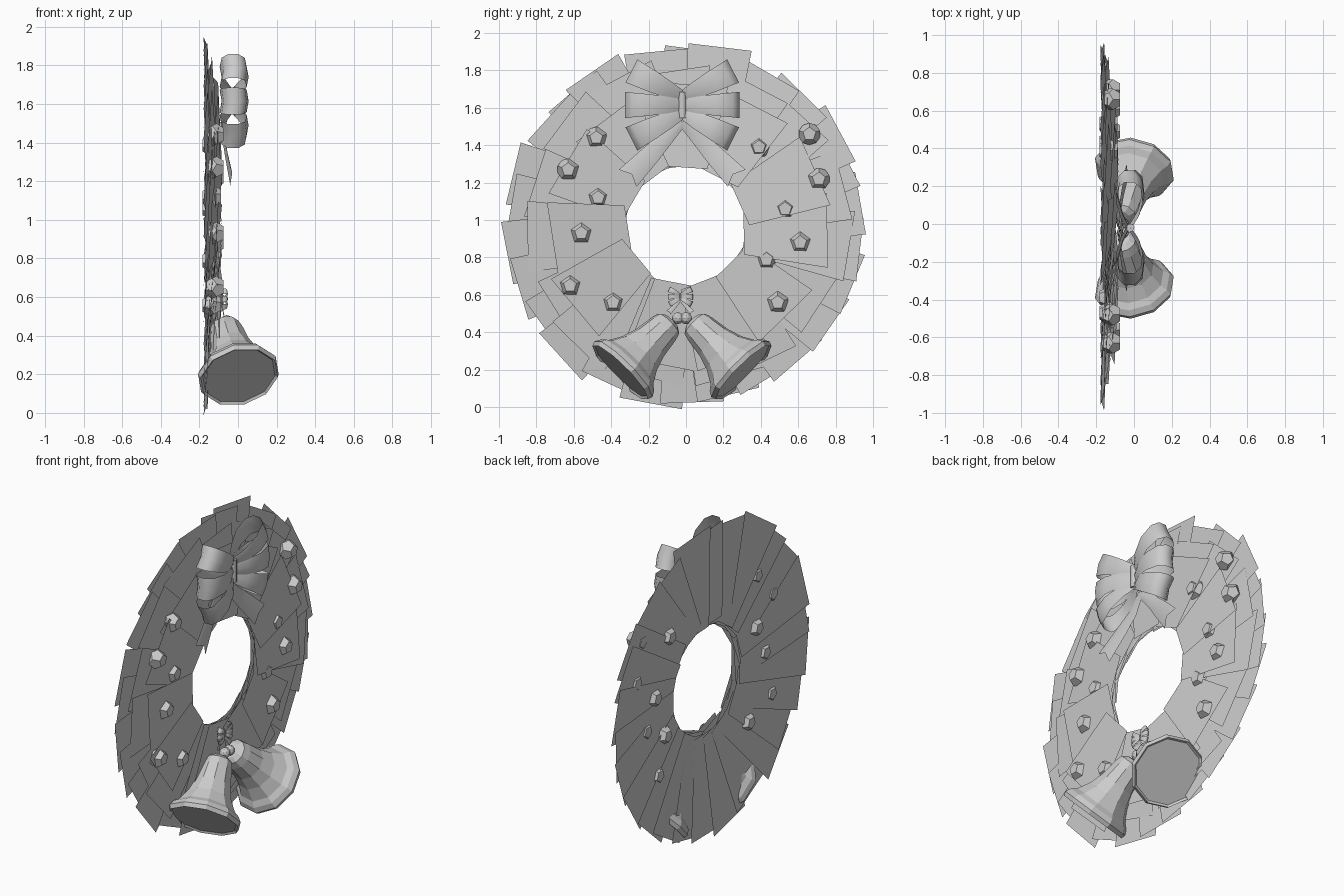
import bpy, bmesh, math, random
from mathutils import Vector, Matrix

random.seed(4)
old = bpy.data.objects.get("Cube")
if old:
    bpy.data.objects.remove(old)

grey = bpy.data.materials.new("plain grey")
grey.use_nodes = True
COLOUR = (0.6, 0.6, 0.6, 1)
grey.diffuse_color = COLOUR
grey.node_tree.nodes["Principled BSDF"].inputs["Base Color"].default_value = COLOUR

CENTRE = 0.97  # height of the ring's middle


def finish(bm, name, smooth=False):
    me = bpy.data.meshes.new(name)
    bm.to_mesh(me)
    bm.free()
    me.materials.append(grey)
    ob = bpy.data.objects.new(name, me)
    bpy.context.collection.objects.link(ob)
    for p in me.polygons:
        p.use_smooth = smooth
    return ob


def leaf_ring(name, count, r_in, r_out, w_in, w_out, x_in, x_out, twist, wobble):
    """Overlapping flat cards, leaning back outwards and twisted like shingles."""
    bm = bmesh.new()
    for i in range(count):
        a = math.tau * (i + random.uniform(-0.2, 0.2)) / count
        spin = random.uniform(-wobble, wobble)
        reach = r_out + random.uniform(-0.03, 0.02)
        mid = (r_in + reach) / 2
        place = (Matrix.Translation((0, 0, CENTRE)) @ Matrix.Rotation(a, 4, 'X')
                 @ Matrix.Translation((0, 0, mid)) @ Matrix.Rotation(spin, 4, 'X'))
        half = (reach - r_in) / 2
        corners = [(x_in - twist, -w_in, -half), (x_in + twist, w_in, -half),
                   (x_out + twist, w_out, half), (x_out - twist, -w_out, half)]
        bm.faces.new([bm.verts.new(place @ Vector(c)) for c in corners])
    return finish(bm, name)


# Wreath: back, middle and front layers of leaf cards
leaf_ring("back_leaves", 26, 0.33, 0.955, 0.12, 0.17, -0.14, -0.168, 0.010, 0.13)
leaf_ring("middle_leaves", 15, 0.32, 0.86, 0.13, 0.19, -0.115, -0.145, 0.010, 0.12)
leaf_ring("front_leaves", 11, 0.31, 0.74, 0.12, 0.20, -0.095, -0.115, 0.012, 0.10)

# Berries: twelve-sided balls, one facet forward
BERRIES = [(-.48, 1.44), (-.63, 1.27), (-.47, 1.12), (-.56, .93), (-.62, .65),
           (-.39, .56), (.39, 1.39), (.66, 1.46), (.71, 1.22), (.53, 1.06),
           (.61, .88), (.43, .79), (.49, .56)]
SUNK = {(-.47, 1.12), (-.39, .56), (.39, 1.39), (.53, 1.06), (.43, .79)}


def berry(y, z):
    src = bmesh.new()
    bmesh.ops.create_icosphere(src, subdivisions=1, radius=1)
    bm = bmesh.new()
    for f in src.faces:
        bm.verts.new(f.calc_center_median().normalized() * 0.06)
    src.free()
    bmesh.ops.convex_hull(bm, input=bm.verts)
    bmesh.ops.dissolve_limit(bm, angle_limit=0.05, verts=bm.verts, edges=bm.edges)
    x = -0.135 if (y, z) in SUNK else -0.122
    bm.transform(Matrix.Translation((x, y, z)) @ Matrix.Rotation(math.pi / 2, 4, 'Y'))
    finish(bm, "berry")


for y, z in BERRIES:
    berry(y, z)


# Bows: a ribbon is a strip swept along (distance, depth, half width) stations
def ribbon(bm, stations, place, notch=0.0):
    rows = []
    last = len(stations) - 1
    for i, (d, x, w) in enumerate(stations):
        dip = notch if i == last else 0
        rows.append([bm.verts.new(place @ Vector((x + 0.01 * (1 - abs(s)), d - dip * (1 - abs(s)), s * w)))
                     for s in (-1, 0, 1)])
    for a, b in zip(rows, rows[1:]):
        for k in range(2):
            bm.faces.new((a[k], b[k], b[k + 1], a[k + 1]))


LOOP = [(0, .0, .03), (.08, .045, .045), (.18, .07, .058), (.27, .06, .066), (.305, .025, .07),
        (.305, -.025, .07), (.27, -.06, .066), (.18, -.07, .058), (.08, -.045, .045), (0, -.01, .03)]
TAIL = [(0, -.01, .025), (.12, -.025, .038), (.24, -.01, .052), (.42, .015, .066)]


def bow(name, centre, scale):
    bm = bmesh.new()
    base = Matrix.Translation(centre) @ Matrix.Scale(scale, 4)
    for side in (0, math.pi):
        flip = Matrix.Rotation(side, 4, 'Z') @ Matrix.Diagonal((-1 if side else 1, 1, 1, 1))
        for tilt in (-27, 0, 27):
            shift = Matrix.Translation((0, 0, tilt * 0.0016))
            ribbon(bm, LOOP, base @ flip @ shift @ Matrix.Rotation(math.radians(tilt), 4, 'X'))
        drop = Matrix.Translation((-0.03, 0, -0.09)) @ Matrix.Rotation(math.radians(-46), 4, 'X')
        ribbon(bm, TAIL, base @ flip @ drop, 0.03)
    # knot band
    knot = bmesh.ops.create_cone(bm, cap_ends=True, segments=8, radius1=.022, radius2=.022, depth=.14)
    bmesh.ops.transform(bm, matrix=base @ Matrix.Translation((0.005, 0, 0)), verts=knot["verts"])
    ob = finish(bm, name, True)
    bpy.context.view_layer.objects.active = ob
    ob.select_set(True)
    bpy.ops.object.shade_smooth_by_angle(angle=math.radians(60))
    ob.select_set(False)


bow("large_bow", (-0.025, -0.02, 1.615), 1.0)
bow("small_bow", (-0.07, -0.03, 0.59), 0.22)

# Bells: ten-sided turned profiles (radius, distance from crown)
BELL = [(0, -.01), (.05, -.005), (.078, .015), (.09, .06), (.105, .16), (.13, .24),
        (.17, .31), (.2, .335), (.217, .365), (.207, .39), (.195, .38), (0, .38)]


def bell(name, crown, mouth):
    bm = bmesh.new()
    pts = [bm.verts.new((r, 0, h)) for r, h in BELL]
    edges = [bm.edges.new(pair) for pair in zip(pts, pts[1:])]
    bmesh.ops.spin(bm, geom=pts + edges, cent=(0, 0, 0), axis=(0, 0, 1),
                   angle=math.tau, steps=10, use_merge=True)
    bmesh.ops.remove_doubles(bm, verts=bm.verts, dist=0.001)
    bmesh.ops.recalc_face_normals(bm, faces=bm.faces)
    axis = Vector(mouth) - Vector(crown)
    bm.transform(Matrix.Translation(crown) @ axis.to_track_quat('Z', 'Y').to_matrix().to_4x4())
    finish(bm, name)


for side, name in ((-1, "right_bell"), (1, "left_bell")):
    mid = -0.022
    bell(name, (-0.07, mid + side * 0.06, 0.455), (0.005, mid + side * 0.325, 0.19))
    # hanging bead above each bell
    bm = bmesh.new()
    bmesh.ops.create_icosphere(bm, subdivisions=2, radius=0.032)
    bm.transform(Matrix.Translation((-0.06, mid + side * 0.022, 0.475)))
    finish(bm, name + "_bead")
